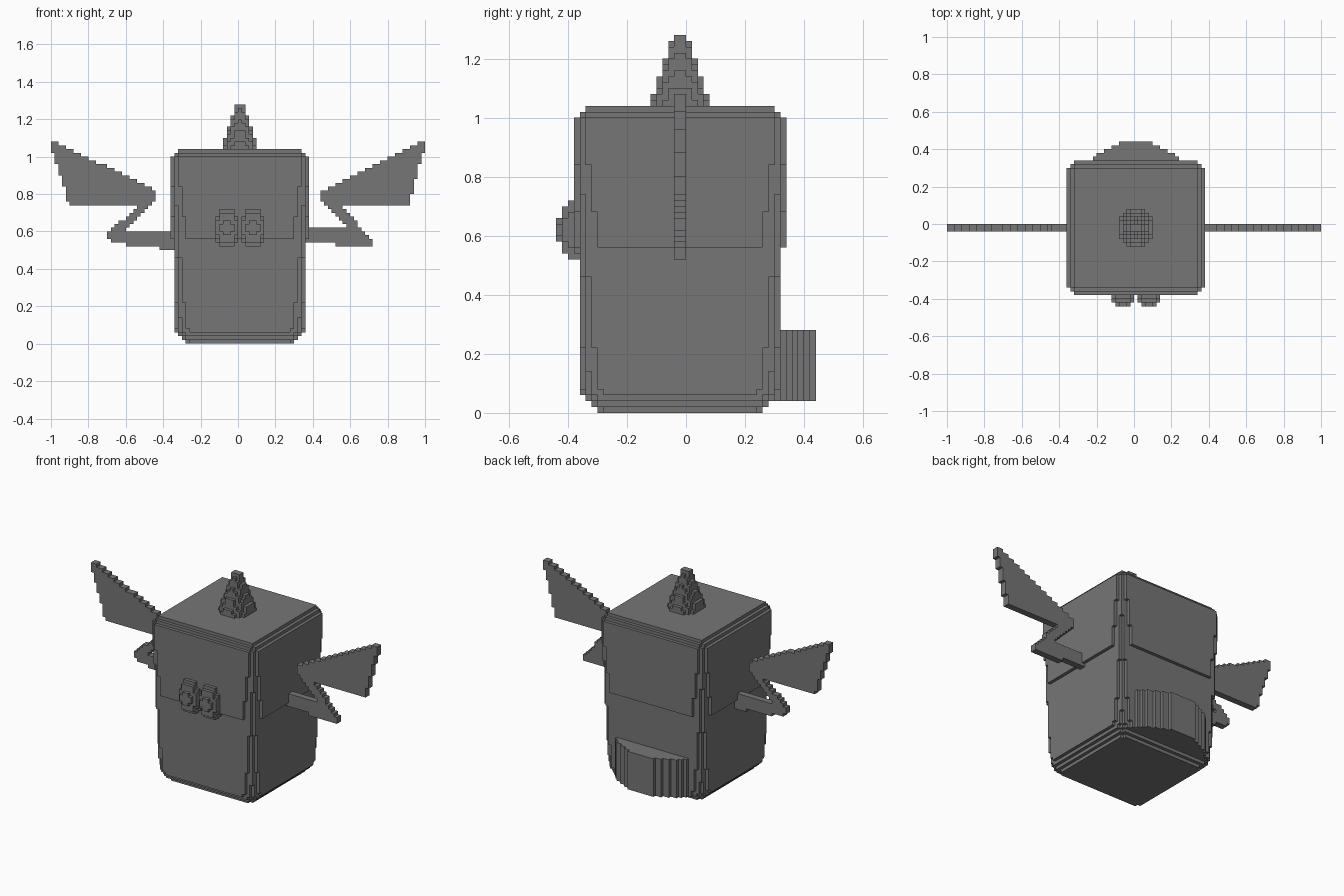
import bpy
import bmesh
from math import hypot, floor, ceil
from mathutils import Vector

CELL = 0.02
CX, CY = 0.01, -0.02      # body axis

if "Cube" in bpy.data.objects:
    bpy.data.objects.remove(bpy.data.objects["Cube"], do_unlink=True)

grey = bpy.data.materials.new("plain_grey")
grey.use_nodes = True
grey.diffuse_color = (0.18, 0.18, 0.18, 1)
grey.node_tree.nodes["Principled BSDF"].inputs["Base Color"].default_value = grey.diffuse_color


def build_blocks(name, low, high, inside):
    """Fill the cells whose centre passes inside(x, y, z) and skin them."""
    spans = [range(floor(a / CELL + 0.01), ceil(b / CELL - 0.01)) for a, b in zip(low, high)]
    cells = {(i, j, k) for i in spans[0] for j in spans[1] for k in spans[2]
             if inside((i + .5) * CELL, (j + .5) * CELL, (k + .5) * CELL)}
    bm = bmesh.new()
    corners = {}

    def corner(key):
        if key not in corners:
            corners[key] = bm.verts.new(Vector(key) * CELL)
        return corners[key]

    for cell in sorted(cells):
        for axis in range(3):
            u, v = (axis + 1) % 3, (axis + 2) % 3
            for side in (0, 1):
                near = list(cell)
                near[axis] += 2 * side - 1
                if tuple(near) in cells:
                    continue
                ring = []
                for du, dv in ((0, 0), (1, 0), (1, 1), (0, 1)):
                    key = list(cell)
                    key[axis] += side
                    key[u] += du
                    key[v] += dv
                    ring.append(corner(tuple(key)))
                bm.faces.new(ring if side else ring[::-1])
    # merge the flat runs into large faces
    bmesh.ops.dissolve_limit(bm, angle_limit=0.01, verts=bm.verts[:], edges=bm.edges[:])
    mesh = bpy.data.meshes.new(name)
    bm.to_mesh(mesh)
    bm.free()
    mesh.materials.append(grey)
    obj = bpy.data.objects.new(name, mesh)
    bpy.context.collection.objects.link(obj)
    return obj


def in_outline(points, x, z):
    hit = False
    for (x1, z1), (x2, z2) in zip(points, points[1:] + points[:1]):
        if (z1 > z) != (z2 > z) and x < x1 + (z - z1) * (x2 - x1) / (z2 - z1):
            hit = not hit
    return hit


# Body: rounded box that widens towards the top
def body(x, y, z):
    half = 0.345 + 0.027 * z
    r = 0.1 - 0.02 * z
    dx = max(abs(x - CX) - half + r, 0)
    dy = max(abs(y - CY) - half + 0.01 + r, 0)
    dz = max(abs(z - 0.52) - 0.52 + r, 0)
    return dx * dx + dy * dy + dz * dz <= r * r


build_blocks("body", (-0.4, -0.4, 0), (0.4, 0.36, 1.04), body)

# Horn: stepped cone on the top
build_blocks("horn", (-0.14, -0.14, 1.02), (0.14, 0.1, 1.28),
             lambda x, y, z: hypot(x - CX, y - CY) <= 0.033 + (1.25 - z) / 3)

# Eyes: two upright ovals
for name, ex in (("right_eye", -0.06), ("left_eye", 0.08)):
    build_blocks(name, (ex - 0.08, -0.44, 0.5), (ex + 0.08, -0.36, 0.74),
                 lambda x, y, z: ((x - ex) / 0.068) ** 2 + ((y + 0.37) / 0.068) ** 2
                 + ((z - 0.62) / 0.11) ** 2 <= 1)

# Tail: rounded ledge low on the back
build_blocks("tail", (-0.3, 0.26, 0.04), (0.32, 0.44, 0.28),
             lambda x, y, z: hypot(x - CX, y - 0.1) <= 0.34)

# Wings: thin zigzag plates
outlines = {
    "right_wing": [(-1.01, 1.095), (-.44, .82), (-.44, .78), (-.6, .61), (-.34, .6), (-.34, .5),
                   (-.65, .535), (-.7, .56), (-.7, .59), (-.54, .73), (-.9, .735)],
    "left_wing": [(1.01, 1.095), (.44, .81), (.44, .77), (.59, .62), (.34, .62), (.34, .535),
                  (.72, .525), (.72, .55), (.56, .73), (.91, .735)],
}
for name, outline in outlines.items():
    build_blocks(name, (-1, -0.04, 0.48), (1, 0, 1.1),
                 lambda x, y, z: in_outline(outline, x, z))
